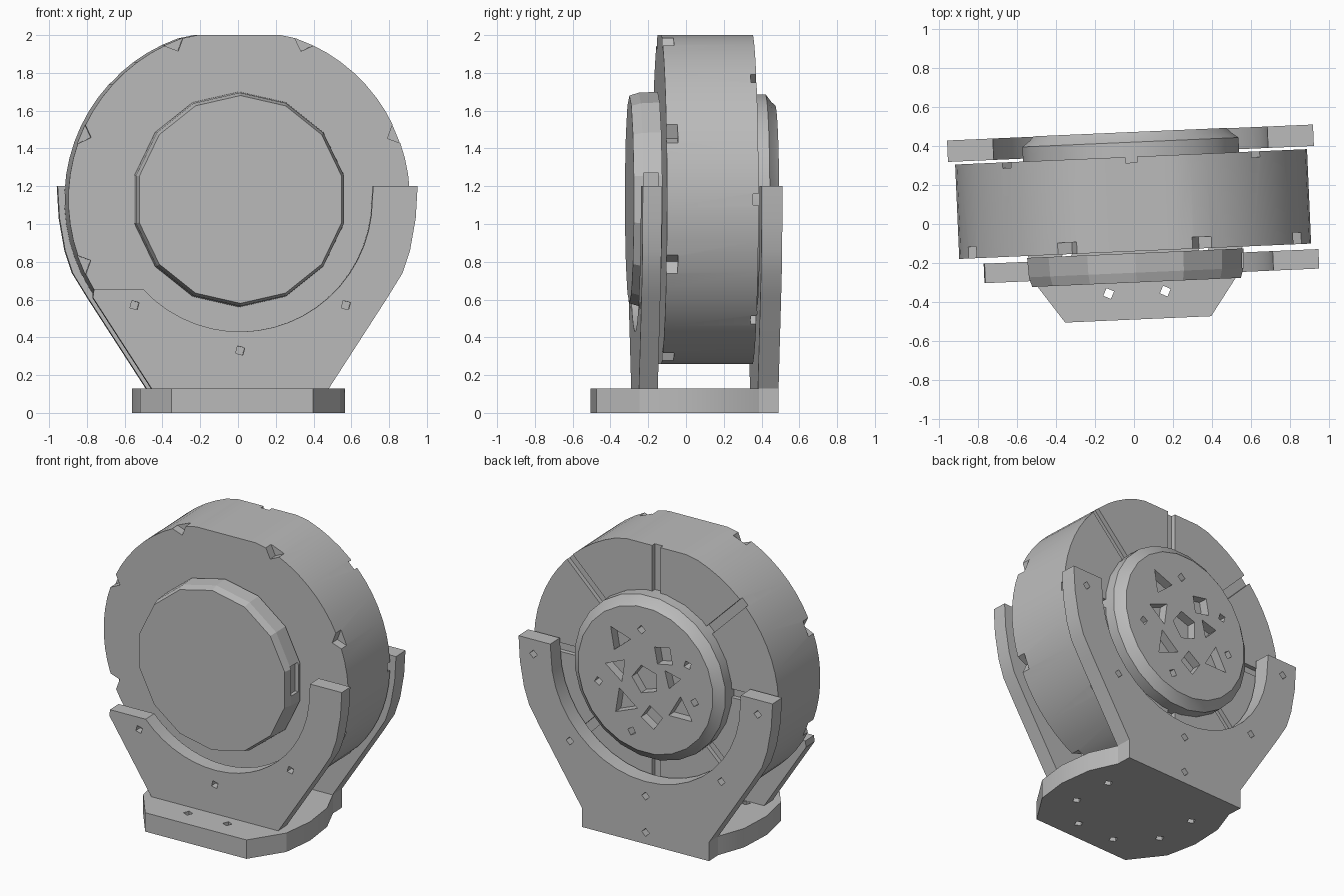
import bpy, bmesh, math
from mathutils import Matrix, Vector

cube = bpy.data.objects.get("Cube")
if cube:
    bpy.data.objects.remove(cube)

TURN = math.radians(2.5)      # whole model is turned slightly
CZ = 1.13                     # height of the drum axis

grey = bpy.data.materials.new("plain_grey")
grey.use_nodes = True
grey.diffuse_color = (0.5, 0.5, 0.5, 1)
grey.node_tree.nodes["Principled BSDF"].inputs["Base Color"].default_value = (0.5, 0.5, 0.5, 1)


def polar(r, deg):
    a = math.radians(deg)
    return r * math.cos(a), r * math.sin(a)


def finish(name, bm):
    bmesh.ops.recalc_face_normals(bm, faces=bm.faces)
    mesh = bpy.data.meshes.new(name)
    bm.to_mesh(mesh)
    bm.free()
    mesh.materials.append(grey)
    ob = bpy.data.objects.new(name, mesh)
    bpy.context.collection.objects.link(ob)
    ob.rotation_euler.z = TURN
    return ob


def loft(bm, rings):
    """Bridge equal-length rings of points and cap both ends."""
    loops = [[bm.verts.new(p) for p in ring] for ring in rings]
    for a, b in zip(loops, loops[1:]):
        for i in range(len(a)):
            j = (i + 1) % len(a)
            bm.faces.new((a[i], a[j], b[j], b[i]))
    bm.faces.new(loops[0])
    bm.faces.new(loops[-1])


def slab(bm, outline, y0, y1):
    """Extrude an x-z outline along y."""
    loft(bm, [[(x, y, z) for x, z in outline] for y in (y0, y1)])


def turned(bm, profile, sides, flat=9):
    """Disc about the y axis from (radius, y) pairs, clipped flat top and bottom."""
    rings = []
    for r, y in profile:
        ring = []
        for i in range(sides):
            x, z = polar(r, 360 * (i + 0.5) / sides)
            if abs(z) > flat:
                z = math.copysign(flat, z)
            ring.append((x, y, CZ + z))
        rings.append(ring)
    loft(bm, rings)


def box(bm, loc, size, spin=0):
    m = (Matrix.Translation(Vector(loc)) @ Matrix.Rotation(math.radians(spin), 4, 'Y')
         @ Matrix.Diagonal((*size, 1)))
    bmesh.ops.create_cube(bm, size=1, matrix=m)


def carve(target, bm):
    """Cut the shapes in bm out of the target."""
    cutter = finish("cutter", bm)
    cutter.hide_render = True
    mod = target.modifiers.new("cut", 'BOOLEAN')
    mod.operation = 'DIFFERENCE'
    mod.solver = 'EXACT'
    mod.object = cutter
    bpy.context.view_layer.objects.active = target
    bpy.ops.object.modifier_apply(modifier=mod.name)
    bpy.data.objects.remove(cutter)


def smooth(ob):
    bpy.ops.object.select_all(action='DESELECT')
    ob.select_set(True)
    bpy.context.view_layer.objects.active = ob
    bpy.ops.object.shade_smooth_by_angle(angle=math.radians(25))


# Drum with flats at top and bottom
bm = bmesh.new()
turned(bm, [(0.905, -0.14), (0.905, 0.345)], 64, 0.87)
drum = finish("drum", bm)

# Eight rim notches in front, eight radial grooves behind
bm = bmesh.new()
for k in range(8):
    x, z = polar(0.91, 22.5 + 45 * k)
    box(bm, (x, -0.13, CZ + z), (0.085, 0.1, 0.085), 20 - 45 * k)
    x, z = polar(0.78, 45 * k)
    box(bm, (x, 0.36, CZ + z), (0.5, 0.09, 0.06), -45 * k)
carve(drum, bm)
smooth(drum)

# Front cover disc with a side pocket
bm = bmesh.new()
turned(bm, [(0.57, -0.15), (0.565, -0.25), (0.55, -0.3)], 14)
cover = finish("front_cover", bm)
bm = bmesh.new()
box(bm, (0.57, -0.21, CZ + 0.04), (0.08, 0.08, 0.2))
carve(cover, bm)

# Rear hub with a bevelled edge
bm = bmesh.new()
turned(bm, [(0.56, 0.3), (0.56, 0.42), (0.52, 0.45), (0.5, 0.472)], 24)
hub = finish("rear_hub", bm)

# Irregular triangular pits and small holes in the hub
bm = bmesh.new()
for angle, r, size, sides in ((50, 0.31, 0.09, 3), (8, 0.21, 0.09, 3), (124, 0.24, 0.08, 4),
                              (309, 0.25, 0.1, 3), (259, 0.25, 0.08, 4), (210, 0.3, 0.1, 3),
                              (165, 0.2, 0.07, 3), (0, 0, 0.1, 5),
                              (85, 0.34, 0.03, 4), (150, 0.36, 0.03, 4), (190, 0.37, 0.03, 4),
                              (345, 0.36, 0.03, 4), (285, 0.39, 0.03, 4)):
    cx, cz = polar(r, angle)
    outline = [(cx + px, CZ + cz + pz) for px, pz in
               (polar(size, angle + 360 * i / sides) for i in range(sides))]
    slab(bm, outline, 0.41, 0.6)
carve(hub, bm)
smooth(hub)


# Cradle plates: straight flanks, curved arms, round inner seat
def cradle(name, y0, y1, foot, left_arm, holes):
    flank = [(0.47, foot), (0.47, 0.13), (0.78, 0.61), (0.86, 0.74), (0.9, 0.86),
             (0.93, 1.03), (0.94, 1.2)]
    if foot == 0.13:
        flank.pop(0)
    end = 180 if left_arm else 137
    arc = [polar(0.7, -end * i / 20) for i in range(21)]
    seat = [(x, CZ + z) for x, z in arc]
    left = [(-x, z) for x, z in reversed(flank)]
    if left_arm:
        left.insert(0, (-0.705, 1.2))
    else:
        left = [(-0.775, seat[-1][1])] + [p for p in left if p[1] < 0.62]
    bm = bmesh.new()
    slab(bm, flank + [(0.705, 1.2)] + seat + left, y0, y1)
    ob = finish(name, bm)
    bm = bmesh.new()
    for x, z in holes:
        slab(bm, [(x + px, z + pz) for px, pz in (polar(0.028, 30 + 90 * i) for i in range(4))],
             y0 - 0.02, (y0 + y1) / 2) if y0 < 0 else \
            slab(bm, [(x + px, z + pz) for px, pz in (polar(0.028, 90 * i) for i in range(4))],
                 (y0 + y1) / 2, y1 + 0.02)
    carve(ob, bm)
    smooth(ob)


cradle("front_cradle", -0.27, -0.17, 0.13, False, [(-0.56, 0.57), (0.56, 0.57), (0, 0.33)])
cradle("rear_cradle", 0.36, 0.47, 0, True,
       [(-0.83, 1.1), (0.83, 1.1), (-0.56, 0.57), (0.56, 0.57), (0, 0.33), (0, 0.08)])

# Base plate with a ring of through holes
half = [(0.375, -0.49), (0.53, -0.27), (0.565, -0.05), (0.545, 0.18), (0.47, 0.365)]
outline = half + [(-x, y) for x, y in reversed(half)]
bm = bmesh.new()
loft(bm, [[(x, y, z) for x, y in outline] for z in (0, 0.13)])
base = finish("base", bm)
bm = bmesh.new()
for k in range(8):
    cx, cy = polar(0.38, 22.5 + 45 * k)
    ring = [(cx + px, cy + py) for px, py in (polar(0.03, 20 + 90 * i) for i in range(4))]
    if abs(cy) < 0.36 and cy < 0.33:
        loft(bm, [[(x, y, z) for x, y in ring] for z in (-0.05, 0.2)])
carve(base, bm)
smooth(base)
